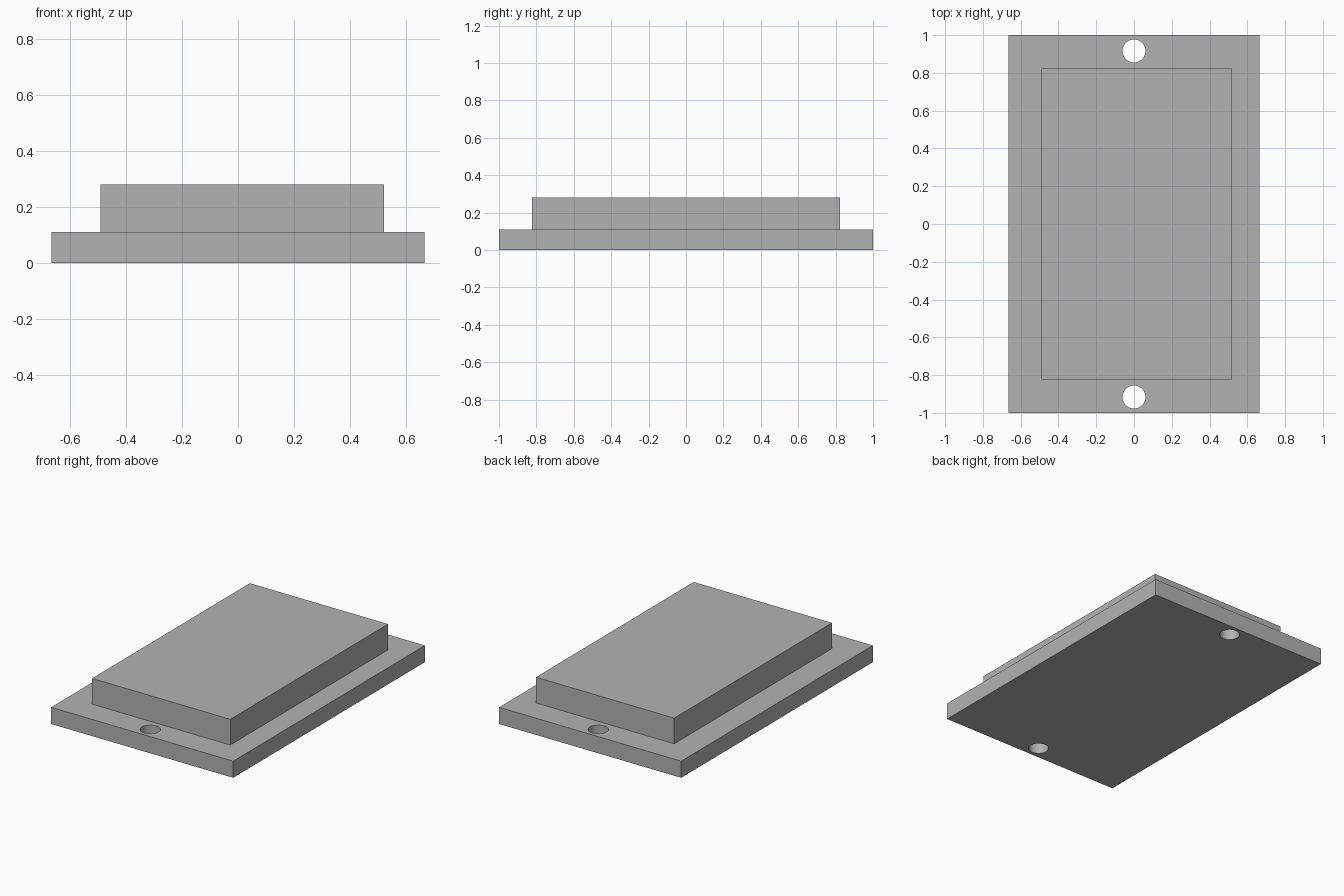
import bpy

cube = bpy.data.objects.get("Cube")
if cube:
    bpy.data.objects.remove(cube, do_unlink=True)

grey = bpy.data.materials.new("plain_grey")
grey.use_nodes = True
colour = (0.45, 0.45, 0.45, 1)
grey.diffuse_color = colour
grey.node_tree.nodes["Principled BSDF"].inputs["Base Color"].default_value = colour

BASE_TOP = 0.11


def box(name, low, high):
    """Box between two opposite corners."""
    centre = [(a + b) / 2 for a, b in zip(low, high)]
    bpy.ops.mesh.primitive_cube_add(size=1, location=centre)
    obj = bpy.context.object
    obj.name = name
    obj.scale = [b - a for a, b in zip(low, high)]
    bpy.ops.object.transform_apply(location=False, rotation=False, scale=True)
    obj.data.materials.append(grey)
    return obj


# Mounting plate
plate = box("base_plate", (-0.665, -1, 0), (0.665, 1, BASE_TOP))

# Raised block, slightly off centre
box("raised_block", (-0.49, -0.823, BASE_TOP), (0.52, 0.823, 0.28))

# Screw holes through the plate, one at each end
for name, side in (("front", -1), ("back", 1)):
    bpy.ops.mesh.primitive_cylinder_add(vertices=48, radius=0.061, depth=0.5,
                                        location=(0, side * 0.916, BASE_TOP / 2))
    cutter = bpy.context.object
    cutter.name = name + "_hole_cutter"
    cutter.data.materials.append(grey)
    cut = plate.modifiers.new(name + "_hole", "BOOLEAN")
    cut.operation = "DIFFERENCE"
    cut.solver = "EXACT"
    cut.object = cutter
    bpy.context.view_layer.objects.active = plate
    bpy.ops.object.modifier_apply(modifier=cut.name)
    bpy.data.objects.remove(cutter, do_unlink=True)

# Smooth hole walls, sharp plate edges
bpy.ops.object.select_all(action="DESELECT")
plate.select_set(True)
bpy.context.view_layer.objects.active = plate
bpy.ops.object.shade_smooth_by_angle()
